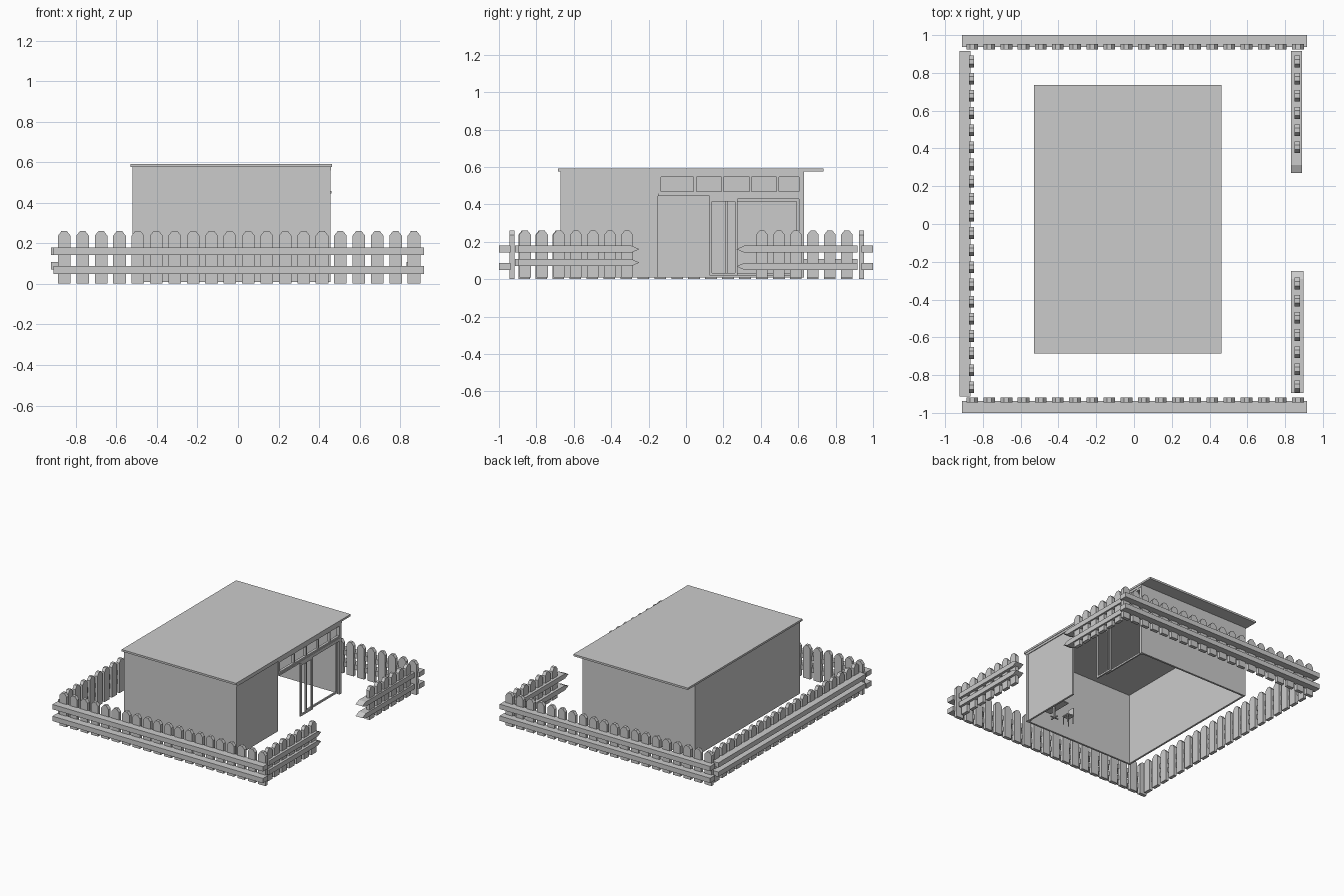
import bpy, bmesh

if "Cube" in bpy.data.objects:
    bpy.data.objects.remove(bpy.data.objects["Cube"])

grey = bpy.data.materials.new("plain grey")
grey.diffuse_color = (0.6, 0.6, 0.6, 1)
grey.use_nodes = True
grey.node_tree.nodes["Principled BSDF"].inputs["Base Color"].default_value = grey.diffuse_color


def finish(name, bm):
    bmesh.ops.recalc_face_normals(bm, faces=bm.faces)
    me = bpy.data.meshes.new(name)
    bm.to_mesh(me)
    bm.free()
    me.materials.append(grey)
    ob = bpy.data.objects.new(name, me)
    bpy.context.collection.objects.link(ob)
    return ob


def add_prism(bm, pts, vec):
    """Extrude a closed outline of 3D points along vec."""
    f = bm.faces.new([bm.verts.new(p) for p in pts])
    r = bmesh.ops.extrude_face_region(bm, geom=[f])
    bmesh.ops.translate(bm, vec=vec, verts=[v for v in r["geom"] if isinstance(v, bmesh.types.BMVert)])


def add_box(bm, x0, x1, y0, y1, z0, z1):
    add_prism(bm, [(x0, y0, z0), (x1, y0, z0), (x1, y1, z0), (x0, y1, z0)], (0, 0, z1 - z0))


def boxes(name, *dims):
    bm = bmesh.new()
    for d in dims:
        add_box(bm, *d)
    return finish(name, bm)


STEP = 0.0908


def pickets(name, along, start, count, c0, c1, base=0.002):
    """Row of pointed pickets along 'x' or 'y'; c0..c1 is their thickness range."""
    bm = bmesh.new()
    for i in range(count):
        c = start + i * STEP
        prof = [(c - .031, base), (c + .031, base), (c + .031, .238), (c + .012, .262),
                (c - .012, .262), (c - .031, .238)]
        if along == 'x':
            add_prism(bm, [(a, c0, z) for a, z in prof], (0, c1 - c0, 0))
        else:
            add_prism(bm, [(c0, a, z) for a, z in prof], (c1 - c0, 0, 0))
    return finish(name, bm)


def pointed_rails(name, x0, x1, y_end, y_tip, lows):
    """Rails along y whose free end tapers to a tip."""
    bm = bmesh.new()
    s = .042 if y_tip > y_end else -.042
    for z in lows:
        prof = [(y_end, z), (y_tip - s, z), (y_tip, z + .019), (y_tip - s, z + .038), (y_end, z + .038)]
        add_prism(bm, [(x0, y, zz) for y, zz in prof], (x1 - x0, 0, 0))
    return finish(name, bm)


# Fence: front and back
pickets("front_pickets", 'x', -.857, 20, -.945, -.918)
pickets("back_pickets", 'x', -.857, 20, .925, .952)
boxes("front_rails", (-.91, .917, -1, -.937, .142, .18), (-.91, .917, -1, -.937, .05, .088))
boxes("back_rails", (-.91, .917, .938, 1, .142, .18), (-.91, .917, .938, 1, .05, .088))

# Fence: left side
pickets("left_pickets", 'y', -.865, 20, -.873, -.847)
boxes("left_rails", (-.923, -.865, -.913, .917, .142, .18), (-.923, -.865, -.913, .917, .07, .108))

# Fence: right side with the gate gap
pickets("right_front_pickets", 'y', -.86, 7, .851, .878, .01)
pickets("right_back_pickets", 'y', .406, 6, .851, .878, .01)
pointed_rails("right_front_rails", .83, .897, -.895, -.25, (.142, .07))
pointed_rails("right_back_rails", .83, .89, .917, .27, (.142, .05))

# House shell, open underneath
X0, X1, Y0, Y1, ZB, ZT = -.52, .457, -.67, .63, .01, .577
T = .015
boxes("front_wall", (X0, X1, Y0, Y0 + T, ZB, ZT))
boxes("back_wall", (X0, X1, Y1 - T, Y1, ZB, ZT))
boxes("left_wall", (X0, X0 + T, Y0 + T, Y1 - T, ZB, ZT))
boxes("right_wall_panel", (X1 - T - .004, X1 - .004, -.645, -.15, ZB, .562))
boxes("right_corner_posts", (X1 - .025, X1, Y0, -.645, ZB, ZT), (X1 - .025, X1, .605, Y1, ZB, ZT))
boxes("right_top_beam", (X1 - .02, X1 + .002, Y0, Y1, .56, ZT))
boxes("roof", (-.53, .463, -.685, .735, ZT, .592))

# Row of high windows above the doors
bars = [(-.15, -.135), (.04, .055), (.19, .201), (.34, .351), (.485, .496), (.617, .63)]
boxes("window_frame",
      (X1 - .02, X1, -.15, Y1, .447, .47), (X1 - .02, X1, -.15, Y1, .546, .56),
      *[(X1 - .02, X1, a, b, .47, .546) for a, b in bars])
boxes("window_sill", (X1 - .01, X1 + .005, -.15, .61, .445, .458))

# Sliding doors pushed to the back half of the opening
for name, x, a, b in (("outer_door", X1 - .012, .125, .275), ("inner_door", X1 - .026, .21, .605)):
    boxes(name,
          (x, x + .011, a, a + .014, .02, .428), (x, x + .011, b - .014, b, .02, .428),
          (x, x + .011, a, b, .02, .034), (x, x + .011, a, b, .416, .428))
boxes("door_head", (X1 - .026, X1, .125, .605, .428, .447))

# Small chair and table inside
cx, cy = .2, -.5
legs = [(cx + i * .024 - .003, cx + i * .024 + .003, cy + j * .024 - .003, cy + j * .024 + .003, .01, .07)
        for i in (-1, 1) for j in (-1, 1)]
boxes("chair", (cx - .03, cx + .03, cy - .03, cy + .03, .07, .078),
      (cx - .03, cx - .023, cy - .03, cy + .03, .078, .14), *legs)
tx, ty = .33, -.5
boxes("table", (tx - .05, tx + .05, ty - .1, ty + .1, .105, .113),
      (tx - .006, tx + .006, ty - .006, ty + .006, .015, .105),
      (tx - .035, tx + .035, ty - .004, ty + .004, .01, .017),
      (tx - .004, tx + .004, ty - .035, ty + .035, .01, .017))
